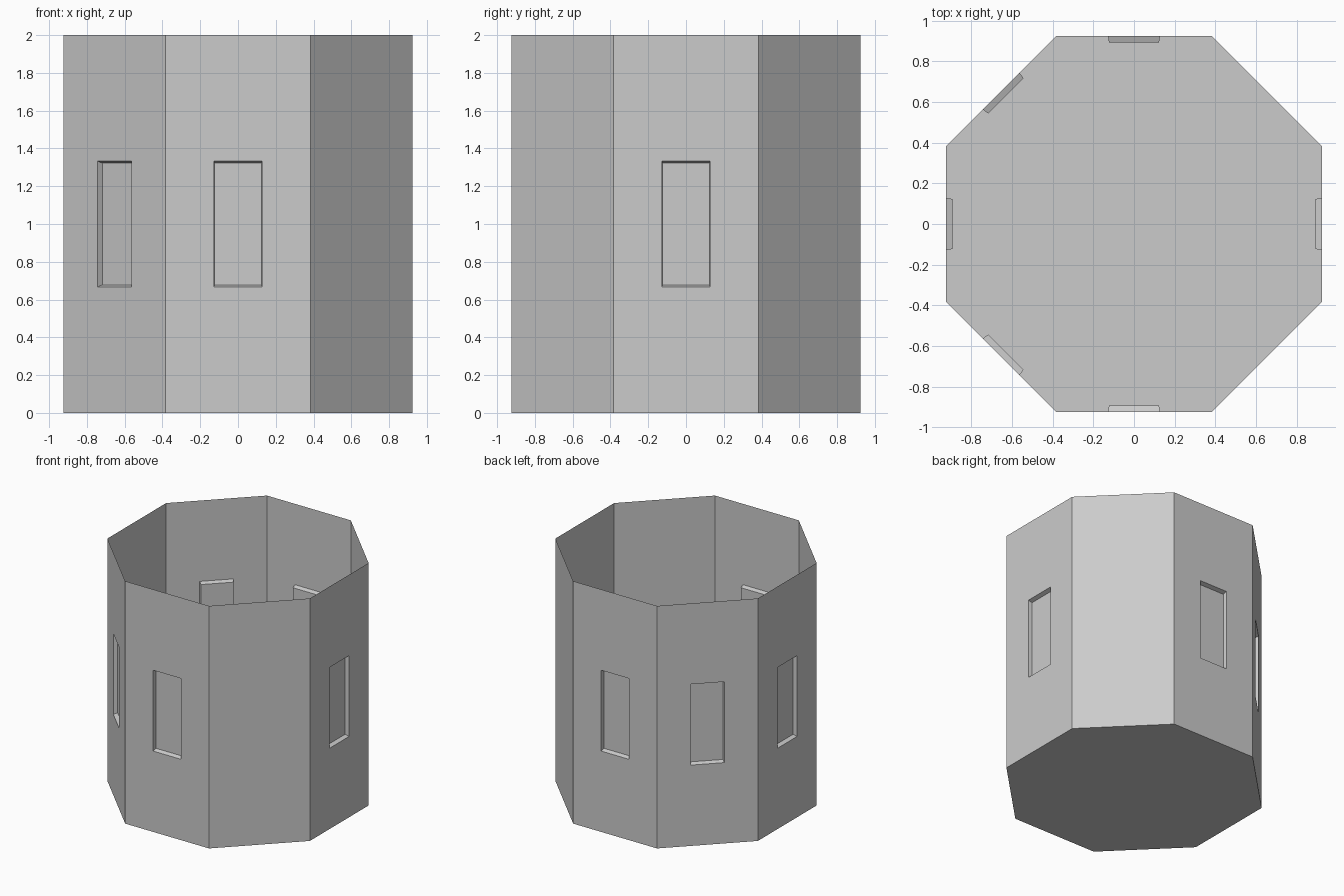
import bpy, bmesh, math
from mathutils import Matrix

if "Cube" in bpy.data.objects:
    bpy.data.objects.remove(bpy.data.objects["Cube"])

SIDES = 8
HEIGHT = 2.0
RADIUS = 1.0


def push(bm, faces, scale, depth):
    """Extrude each face on its own, scale it about its centre, move it inward."""
    normals = [f.normal.copy() for f in faces]
    new = bmesh.ops.extrude_discrete_faces(bm, faces=faces)["faces"]
    for f, n in zip(new, normals):
        c = f.calc_center_median()
        for v in f.verts:
            v.co = c + (v.co - c) * scale - n * depth
    bm.normal_update()
    return new


# Octagonal drum with a floor and an open top
bm = bmesh.new()
place = Matrix.Translation((0, 0, HEIGHT / 2)) @ Matrix.Rotation(math.pi / SIDES, 4, 'Z')
bmesh.ops.create_cone(bm, cap_ends=True, segments=SIDES, radius1=RADIUS,
                      radius2=RADIUS, depth=HEIGHT, matrix=place)
bm.normal_update()
top = [f for f in bm.faces if f.normal.z > 0.5]
bmesh.ops.delete(bm, geom=top, context='FACES_ONLY')

# Recessed window in the middle third of every wall
walls = [f for f in bm.faces if abs(f.normal.z) < 0.5]
windows = push(bm, walls, 1 / 3, 0.0)
push(bm, windows, 0.965, 0.032)

mesh = bpy.data.meshes.new("octagonal_tower")
bm.to_mesh(mesh)
bm.free()
tower = bpy.data.objects.new("octagonal_tower", mesh)
bpy.context.collection.objects.link(tower)
